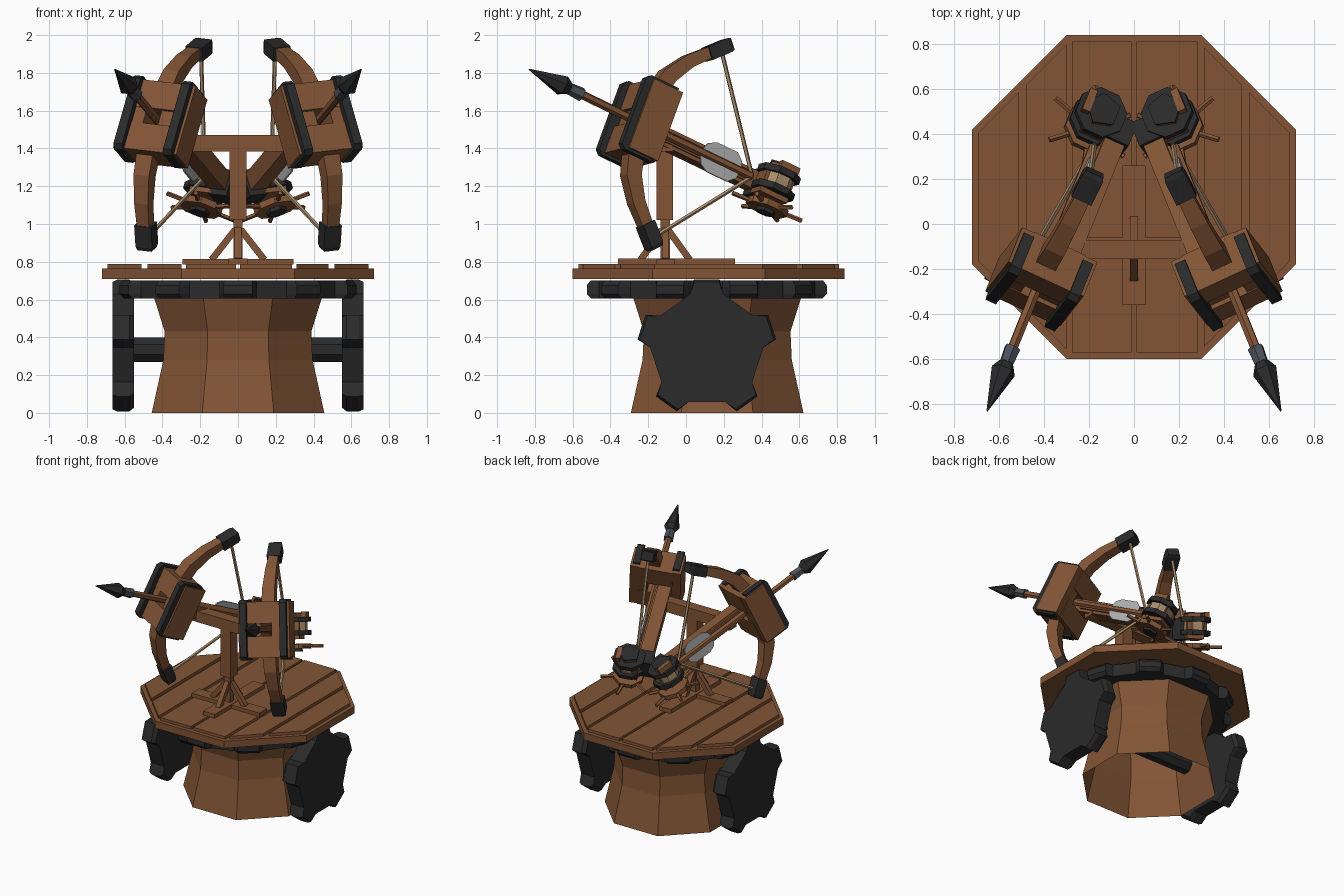
import bpy, bmesh, math
from mathutils import Vector, Matrix

if "Cube" in bpy.data.objects:
    bpy.data.objects.remove(bpy.data.objects["Cube"])

def material(name, r, g, b):
    m = bpy.data.materials.new(name)
    m.diffuse_color = (r, g, b, 1)
    m.use_nodes = True
    m.node_tree.nodes["Principled BSDF"].inputs["Base Color"].default_value = m.diffuse_color
    return m

WOOD = material("brown wood", 0.225, 0.09, 0.036)
IRON = material("dark iron", 0.0235, 0.0235, 0.024)
ROPE = material("tan rope", 0.40, 0.27, 0.15)
FIN = material("pale feather", 0.42, 0.42, 0.42)
SLATE = material("slate collar", 0.07, 0.08, 0.10)
I = Matrix.Identity(4)

# Weapon frame: local x outboard, y rearward along the bolt, z along the bow
d = Vector((0.342, -0.847, 0.407)).normalized()
u = Vector((-0.262, 0.339, 0.904))
u = (u - d * u.dot(d)).normalized()
s = (-d).cross(u)
BOW = Matrix.Translation((0.41, -0.23, 1.53)) @ Matrix((s, -d, u)).transposed().to_4x4()

def loft(name, rings, mat, M=I, caps=(True, True)):
    """Skin equal-sized rings of points; weapon parts are mirrored in x."""
    bm = bmesh.new()
    vr = [[bm.verts.new(M @ Vector(p)) for p in r] for r in rings]
    n = len(rings[0])
    for a, b in zip(vr, vr[1:]):
        for i in range(n):
            j = (i + 1) % n
            bm.faces.new((a[i], a[j], b[j], b[i]))
    if caps[0]:
        bm.faces.new(vr[0][::-1])
    if caps[1]:
        bm.faces.new(vr[-1])
    bmesh.ops.recalc_face_normals(bm, faces=bm.faces)
    me = bpy.data.meshes.new(name)
    bm.to_mesh(me)
    bm.free()
    me.materials.append(mat)
    ob = bpy.data.objects.new(name, me)
    bpy.context.collection.objects.link(ob)
    if M is BOW:
        mod = ob.modifiers.new("mirror", 'MIRROR')
        mod.use_mirror_merge = False
    return ob

def box(name, mat, x0, x1, y0, y1, z0, z1, M=I):
    loft(name, [[(x0, y0, z), (x1, y0, z), (x1, y1, z), (x0, y1, z)] for z in (z0, z1)], mat, M)

def ngon(r, n, off=0.0):
    return [(r * math.cos(off + 2 * math.pi * i / n), r * math.sin(off + 2 * math.pi * i / n))
            for i in range(n)]

def rod(name, mat, p, q, r0, r1=None, n=6, M=I):
    p, q = Vector(p), Vector(q)
    R = (q - p).to_track_quat('Z', 'Y')
    rings = [[c + R @ Vector((x, y, 0)) for x, y in ngon(r, n, math.pi / n)]
             for c, r in ((p, r0), (q, r1 or r0))]
    loft(name, rings, mat, M)

def disc(name, mat, c, r, h, n, M=BOW):
    rod(name, mat, (c[0], c[1], c[2] - h / 2), (c[0], c[1], c[2] + h / 2), r, r, n, M)

def gear(name, teeth, r_body, r_tip, half_root, half_tip, layers, place):
    """Toothed disc; layers give (height, tip scale)."""
    rings = []
    for h, k in layers:
        ring = []
        for t in range(teeth):
            a = math.pi / 2 + 2 * math.pi * t / teeth
            for da, r in ((-half_root, r_body), (-half_tip, r_tip * k), (half_tip, r_tip * k), (half_root, r_body)):
                ring.append(place(r * math.cos(a + da), r * math.sin(a + da), h))
        rings.append(ring)
    loft(name, rings, IRON)

# Open waisted tower base
loft("tower_base", [[(x, y + 0.165, z) for x, y in ngon(a / math.cos(math.pi / 8), 8, math.pi / 8)]
     for z, a in ((0, 0.457), (0.28, 0.395), (0.43, 0.388), (0.66, 0.46))], WOOD, caps=(False, True))

# Drive wheels, axle and the turning ring
for sx, side in ((-1, "left"), (1, "right")):
    gear(side + "_drive_wheel", 5, 0.30, 0.37, 0.30, 0.185,
         ((0.55, 0.94), (0.575, 1), (0.64, 1), (0.665, 0.965)),
         lambda a, b, h: (sx * h, 0.11 + a, 0.342 + b))
rod("axle", IRON, (-0.58, 0.11, 0.335), (0.58, 0.11, 0.335), 0.07, n=8)
gear("turning_ring", 10, 0.58, 0.64, 0.17, 0.12,
     ((0.605, 0.96), (0.63, 1), (0.675, 1), (0.70, 0.97)), lambda a, b, h: (a, 0.11 + b, h))

# Octagonal deck with planks
loft("deck", [[(x, y + 0.12, z) for x, y in ngon(0.72 / math.cos(math.pi / 8), 8, math.pi / 8)]
     for z in (0.71, 0.765)], WOOD)
half = lambda x: 0.69 - max(0, abs(x) - 0.286)
for i, (a, b) in enumerate(((-0.69, -0.51), (-0.48, -0.30), (-0.275, -0.01),
                            (0.01, 0.285), (0.31, 0.48), (0.51, 0.69))):
    loft("plank_%d" % i, [[(a, 0.12 - half(a), z), (b, 0.12 - half(b), z),
         (b, 0.12 + half(b), z), (a, 0.12 + half(a), z)] for z in (0.765, 0.787)], WOOD)

# Support stand
box("foot_cross", WOOD, -0.295, 0.295, -0.155, -0.06, 0.785, 0.815)
box("foot_long", WOOD, -0.05, 0.05, -0.36, 0.26, 0.785, 0.818)
box("lower_post", WOOD, -0.025, 0.025, -0.135, -0.085, 0.80, 1.03)
box("upper_post", WOOD, -0.045, 0.045, -0.155, -0.07, 1.02, 1.42)
box("crossbeam", WOOD, -0.33, 0.33, -0.155, -0.07, 1.385, 1.47)
for i, (x, y) in enumerate(((1, 0), (-1, 0), (0, 1), (0, -1))):
    rod("strut_%d" % i, WOOD, (x * 0.14, -0.11 + y * 0.13, 0.81), (x * 0.015, -0.11 + y * 0.015, 0.97), 0.025, n=4)

# Bow frame: beams, iron side slabs, wooden cheeks
LS = 0.022   # limbs sit slightly outboard
for k, n in ((1, "upper"), (-1, "lower")):
    z0, z1 = sorted((k * 0.045, k * 0.20))
    box(n + "_frame_beam", WOOD, -0.125, 0.125, -0.10, 0.09, z0, z1, BOW)
    # Curved limb
    rings = []
    for y, z, ty, tz, w, h in ((0.0, 0.18, 0.1, 1, 0.048, 0.045), (0.03, 0.29, 0.4, 1, 0.045, 0.043),
                               (0.11, 0.41, 0.65, 0.8, 0.04, 0.036), (0.26, 0.56, 0.75, 0.66, 0.033, 0.028)):
        nv = Vector((0, tz, -ty)).normalized() * h
        rings.append([(LS + sx * w, y + sy * nv.y, k * (z + sy * nv.z))
                      for sx, sy in ((-1, -1), (1, -1), (1, 1), (-1, 1))])
    loft(n + "_limb", rings, WOOD, BOW)
    # Iron limb tip
    rings = []
    for y, z, f in ((0.20, 0.495, 1), (0.285, 0.58, 1), (0.30, 0.595, 0.85)):
        nv = Vector((0, 0.66, -0.75)) * 0.038 * f
        rings.append([(LS + sx * 0.049 * f, y + sy * nv.y, k * (z + sy * nv.z))
                      for sx, sy in ((-1, -1), (1, -1), (1, 1), (-1, 1))])
    loft(n + "_limb_tip", rings, IRON, BOW)
    rod(n + "_string", ROPE, (LS, 0.265, k * 0.55), (0, 0.685, 0), 0.0115, n=5, M=BOW)
for k, n in ((1, "outer"), (-1, "inner")):
    for part, mat, a, b, prof in (
            ("_iron_slab", IRON, 0.12, 0.17, ((-0.135, -0.19), (-0.11, -0.215), (0.06, -0.215),
                                            (0.06, 0.215), (-0.11, 0.215), (-0.135, 0.19))),
            ("_cheek", WOOD, 0.12, 0.185, ((-0.095, -0.20), (0.085, -0.20), (0.085, 0.20), (-0.095, 0.20)))):
        loft(n + part, [[(k * x, y, z) for y, z in prof] for x in (a, b)], mat, BOW)
box("frame_infill", WOOD, 0.055, 0.125, -0.095, 0.085, -0.05, 0.05, BOW)

# Stock with rail and rear head
box("stock", WOOD, -0.12, -0.025, -0.08, 0.76, -0.05, 0.05, BOW)
box("stock_rail", WOOD, -0.03, -0.012, 0.1, 0.68, -0.03, 0.03, BOW)
box("stock_head", WOOD, -0.04, 0.085, 0.72, 0.89, -0.075, 0.05, BOW)
box("stock_end_band", IRON, -0.135, -0.03, 0.72, 0.84, -0.08, 0.07, BOW)

# Bolt: shaft, collar, head, fins
rod("bolt_shaft", WOOD, (0, 0.68, 0), (0, -0.40, 0), 0.024, n=6, M=BOW)
rod("bolt_collar", SLATE, (0, -0.38, 0), (0, -0.47, 0), 0.038, 0.032, n=6, M=BOW)
loft("bolt_head", [[(x, y, z) for x, z in ngon(r, 6)] for y, r in
     ((-0.46, 0.035), (-0.50, 0.056), (-0.71, 0.003))], IRON, BOW)
fin = ((0.36, 0.0), (0.385, 0.06), (0.43, 0.085), (0.56, 0.085), (0.60, 0.05), (0.61, 0.0))
for n, k in (("upper", 1), ("lower", -1)):
    loft(n + "_fin", [[(t, y, k * z) for y, z in fin] for t in (-0.006, 0.006)], FIN, BOW)

# Winch: flanges, rope drum, cap, spoked hand wheel
W = (0.035, 0.81)
disc("winch_upper_flange", IRON, (*W, 0.065), 0.118, 0.035, 8)
disc("winch_lower_flange", IRON, (*W, -0.03), 0.118, 0.035, 8)
disc("winch_drum", ROPE, (*W, 0.018), 0.092, 0.065, 8)
disc("winch_cap", WOOD, (*W, 0.092), 0.075, 0.03, 5)
disc("winch_cap_plate", IRON, (W[0], W[1], 0.111), 0.08, 0.009, 5)
box("winch_latch", WOOD, 0.09, 0.125, 0.77, 0.88, 0.08, 0.12, BOW)
disc("hand_wheel", WOOD, (*W, -0.125), 0.115, 0.035, 8)
disc("hand_wheel_hub", IRON, (*W, -0.147), 0.055, 0.03, 6)
for i, (x, y) in enumerate(ngon(1, 6, 0.3)):
    rod("wheel_spoke_%d" % i, WOOD, (W[0] + x * 0.08, W[1] + y * 0.08, -0.125),
        (W[0] + x * 0.2, W[1] + y * 0.2, -0.125), 0.013, n=5, M=BOW)
